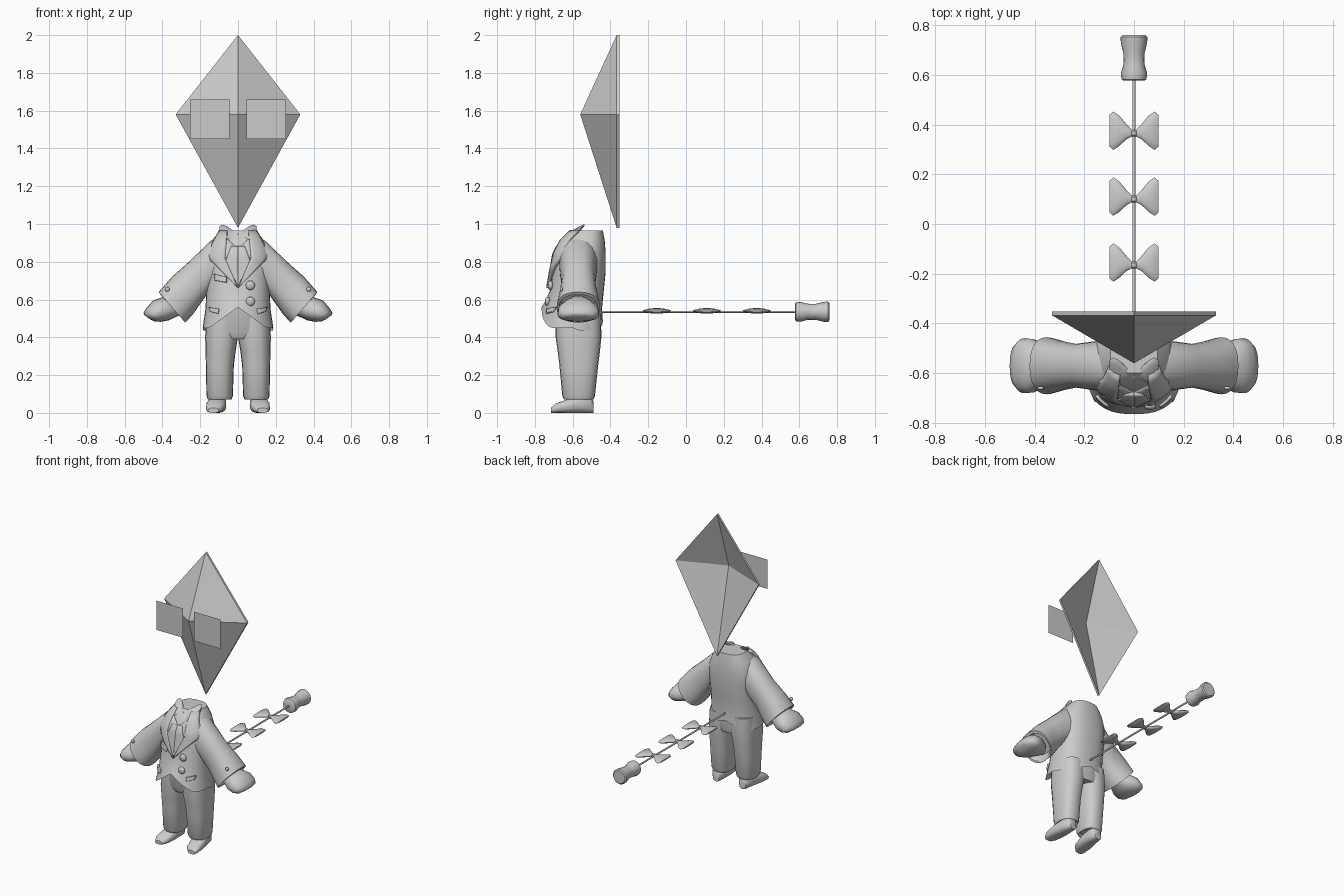
import bpy, bmesh, math
from mathutils import Vector, Matrix

if "Cube" in bpy.data.objects:
    bpy.data.objects.remove(bpy.data.objects["Cube"])

GREY = (0.6, 0.6, 0.6, 1)
grey = bpy.data.materials.new("plain_grey")
grey.use_nodes = True
grey.diffuse_color = GREY
grey.node_tree.nodes["Principled BSDF"].inputs["Base Color"].default_value = GREY
MID_Y = -0.57


def finish(name, bm, angle=40, matrix=None):
    """Turn a bmesh into a shaded object."""
    bmesh.ops.recalc_face_normals(bm, faces=bm.faces)
    if matrix:
        bm.transform(matrix)
    mesh = bpy.data.meshes.new(name)
    bm.to_mesh(mesh)
    bm.free()
    mesh.materials.append(grey)
    for p in mesh.polygons:
        p.use_smooth = True
    mesh.set_sharp_from_angle(angle=math.radians(angle))
    ob = bpy.data.objects.new(name, mesh)
    bpy.context.scene.collection.objects.link(ob)
    return ob


def loft(name, rings, sides=20, power=2.0, cap=(True, True), matrix=None, shape=None, angle=40):
    """Skin superellipse rings given as (centre, half axis u, half axis v)."""
    bm = bmesh.new()
    loops = []
    for c, u, v in rings:
        loop = []
        for i in range(sides):
            a = math.tau * i / sides
            cu, sv = math.cos(a), math.sin(a)
            cu = math.copysign(abs(cu) ** (2 / power), cu)
            sv = math.copysign(abs(sv) ** (2 / power), sv)
            loop.append(bm.verts.new(Vector(c) + Vector(u) * cu + Vector(v) * sv))
        loops.append(loop)
    for a, b in zip(loops, loops[1:]):
        for i in range(sides):
            j = (i + 1) % sides
            bm.faces.new((a[i], a[j], b[j], b[i]))
    if cap[0]:
        bm.faces.new(loops[0])
    if cap[1]:
        bm.faces.new(loops[-1])
    if shape:
        shape(loops)
    return finish(name, bm, angle, matrix)


def stack(rows, s=1):
    """Horizontal rings from (z, x, half width, front y, back y)."""
    return [((s * x, (f + b) / 2, z), (w, 0, 0), (0, (b - f) / 2, 0)) for z, x, w, f, b in rows]


def limb(rows, s):
    """Slanted rings from (top x, top z, bottom x, bottom z, half depth)."""
    return [((s * (a + c) / 2, MID_Y, (b + d) / 2), (s * (a - c) / 2, 0, (b - d) / 2), (0, r, 0))
            for a, b, c, d, r in rows]


# Jacket body, with a pointed front opening at the hem
TORSO = [(0.45, 0, 0.187, -0.765, -0.44), (0.55, 0, 0.172, -0.74, -0.445),
         (0.65, 0, 0.168, -0.72, -0.435), (0.75, 0, 0.172, -0.705, -0.425),
         (0.84, 0, 0.17, -0.69, -0.425), (0.91, 0, 0.14, -0.655, -0.43),
         (0.965, 0, 0.095, -0.60, -0.44)]
POWER = 2.5


def cut_hem(loops):
    for v in loops[0]:
        notch = max(0, 1 - abs(v.co.x) / 0.15)
        v.co.z += 0.11 * notch if v.co.y < MID_Y else 0.05 * notch - 0.015
    for v in loops[1]:
        if v.co.y < MID_Y:
            v.co.z += 0.05 * max(0, 1 - abs(v.co.x) / 0.15)


loft("jacket", stack(TORSO), 32, POWER, (False, True), shape=cut_hem)


def chest_y(x, z):
    """Front surface of the jacket at a given x and z."""
    for a, b in zip(TORSO, TORSO[1:]):
        if z <= b[0]:
            break
    t = min(1, max(0, (z - a[0]) / (b[0] - a[0])))
    w, f, k = (a[i] + t * (b[i] - a[i]) for i in (2, 3, 4))
    r = min(0.97, abs(x) / w)
    return (f + k) / 2 - (k - f) / 2 * (1 - r ** POWER) ** (1 / POWER)


def along(points, t):
    f = t * (len(points) - 1)
    i = min(int(f), len(points) - 2)
    return Vector(points[i]).lerp(Vector(points[i + 1]), f - i)


def patch(name, inner, outer, s=1, lift=0.008, thick=0.014):
    """Cloth panel between two (x, z) edges, laid on the chest."""
    bm = bmesh.new()
    m, n = 5, 12
    grid = []
    for j in range(n + 1):
        p, q = along(inner, j / n), along(outer, j / n)
        row = [p.lerp(q, i / m) for i in range(m + 1)]
        grid.append([bm.verts.new((s * c.x, chest_y(c.x, c.y) - lift, c.y)) for c in row])
    for a, b in zip(grid, grid[1:]):
        for i in range(m):
            bm.faces.new((a[i], a[i + 1], b[i + 1], b[i]))
    bmesh.ops.remove_doubles(bm, verts=bm.verts, dist=0.0005)
    ob = finish(name, bm)
    mod = ob.modifiers.new("thickness", "SOLIDIFY")
    mod.thickness, mod.offset = thick, 0


def ball(name, pos, r, flat=0.6):
    bm = bmesh.new()
    bmesh.ops.create_uvsphere(bm, u_segments=14, v_segments=8, radius=r)
    finish(name, bm, 60, Matrix.Translation(pos) @ Matrix.Diagonal((1, flat, 1, 1)))


def bow(name, pos, tilt=0, scale=1):
    """Two flared wings and a knot, lying in the xy plane."""
    m = Matrix.Translation(pos) @ Matrix.Rotation(math.radians(tilt), 4, "X") @ Matrix.Scale(scale, 4)
    wing = [(0.006, 0, 0.012, 0.008), (0.03, 0.006, 0.03, 0.013), (0.06, 0.01, 0.062, 0.015),
            (0.083, 0.01, 0.077, 0.012), (0.098, 0.01, 0.064, 0.005)]
    for s, side in ((1, "left"), (-1, "right")):
        loft(f"{name}_{side}_wing", [((s * x, y, 0), (0, h, 0), (0, 0, t)) for x, y, h, t in wing],
             14, matrix=m)
    knot = [(-0.014, 0.007), (-0.008, 0.013), (0.008, 0.013), (0.014, 0.007)]
    loft(f"{name}_knot", [((0, y, 0), (r, 0, 0), (0, 0, r)) for y, r in knot], 10, matrix=m)


# Kite head: hollow pyramid shell with a thin rim
bm = bmesh.new()
corners = [(0, 2.0), (0.33, 1.58), (0, 0.98), (-0.33, 1.58)]
front = [bm.verts.new((x, -0.367, z)) for x, z in corners]
back = [bm.verts.new((x, -0.352, z)) for x, z in corners]
nose = bm.verts.new((0, -0.56, 1.58))
hollow = bm.verts.new((0, -0.485, 1.58))
for i in range(4):
    j = (i + 1) % 4
    bm.faces.new((front[i], front[j], nose))
    bm.faces.new((back[j], back[i], hollow))
    bm.faces.new((front[j], front[i], back[i], back[j]))
finish("kite_head", bm, 1)

# Hips under the jacket
loft("hips", stack([(0.39, 0, 0.14, -0.67, -0.46), (0.43, 0, 0.17, -0.69, -0.45),
                    (0.6, 0, 0.155, -0.70, -0.455)]), 24, 2.4)

for s, side in ((1, "left"), (-1, "right")):
    # Square eye plates
    bm = bmesh.new()
    bmesh.ops.create_grid(bm, x_segments=1, y_segments=1, size=0.105)
    finish(f"{side}_eye", bm, 40, Matrix.Translation((s * 0.149, -0.563, 1.555))
           @ Matrix.Rotation(math.pi / 2, 4, "X"))

    # Trouser leg and shoe
    loft(f"{side}_trouser_leg", stack([
        (0.09, 0.097, 0.05, -0.63, -0.51), (0.07, 0.097, 0.062, -0.645, -0.49),
        (0.09, 0.097, 0.07, -0.655, -0.482), (0.25, 0.096, 0.074, -0.67, -0.465),
        (0.33, 0.092, 0.08, -0.68, -0.455), (0.4, 0.087, 0.087, -0.69, -0.448),
        (0.52, 0.083, 0.085, -0.69, -0.45)], s), 20, 2.5)
    shoe = [(-0.715, 0.13, 0.028, 0.026), (-0.69, 0.124, 0.046, 0.05), (-0.62, 0.115, 0.053, 0.075),
            (-0.55, 0.108, 0.045, 0.095), (-0.505, 0.105, 0.038, 0.09), (-0.49, 0.105, 0.025, 0.06)]
    loft(f"{side}_shoe", [((s * x, y, z / 2), (w, 0, 0), (0, 0, z / 2)) for y, x, w, z in shoe], 18, 2.6)

    # Sleeve with a turned-in cuff, and mitten hand
    loft(f"{side}_sleeve", limb([
        (0.03, 0.95, 0.08, 0.64, 0.10), (0.14, 0.915, 0.155, 0.64, 0.10),
        (0.26, 0.80, 0.205, 0.57, 0.088), (0.35, 0.72, 0.24, 0.52, 0.1),
        (0.42, 0.64, 0.28, 0.478, 0.115), (0.41, 0.625, 0.285, 0.49, 0.102),
        (0.37, 0.65, 0.27, 0.54, 0.09)], s), 24, 2.3)
    loft(f"{side}_hand", limb([
        (0.36, 0.62, 0.30, 0.52, 0.06), (0.40, 0.612, 0.335, 0.505, 0.085),
        (0.45, 0.595, 0.365, 0.49, 0.108), (0.485, 0.555, 0.41, 0.482, 0.11),
        (0.5, 0.53, 0.445, 0.485, 0.085), (0.497, 0.518, 0.465, 0.495, 0.04)], s), 20, 2.2, angle=60)
    ball(f"{side}_cuff_button", (s * 0.375, MID_Y - 0.09, 0.655), 0.013)

    # Lapel, neckcloth half and pocket flap
    patch(f"{side}_lapel", [(0.055, 0.96), (0.068, 0.82), (0, 0.66)],
          [(0.095, 0.96), (0.165, 0.835), (0, 0.66)], s, 0.012, 0.02)
    patch(f"{side}_neckcloth", [(0, 0.88), (0, 0.67)], [(0.035, 0.88), (0.066, 0.8), (0, 0.67)],
          s, 0.012, 0.014)
    patch(f"{side}_pocket_flap", [(0.1, 0.55), (0.105, 0.525)], [(0.15, 0.56), (0.145, 0.535)], s)

# Chest pocket cloth and jacket buttons
patch("pocket_cloth", [(0.06, 0.72), (0.06, 0.69)], [(0.125, 0.735), (0.12, 0.70)], -1, 0.012)
for z in (0.675, 0.59):
    ball("jacket_button", (0.065, chest_y(0.065, z) - 0.006, z), 0.025)

# Neck bow with a lower drape
bow("neck_bow", (0, -0.605, 0.943), 38)
bow("lower_bow", (0, -0.678, 0.865), 62, 0.78)

# Tail string, its bows and the spool at the end
loft("tail_string", [((0, y, 0.535), (0.006, 0, 0), (0, 0, 0.006)) for y in (-0.46, 0.6)], 10)
for y in (-0.165, 0.1, 0.365):
    bow("tail_bow", (0, y, 0.54))
spool = [(0.577, 0.042), (0.582, 0.05), (0.605, 0.053), (0.64, 0.043), (0.685, 0.042),
         (0.73, 0.053), (0.752, 0.054), (0.759, 0.046)]
loft("tail_spool", [((0, y, 0.535), (r, 0, 0), (0, 0, r)) for y, r in spool], 16)
